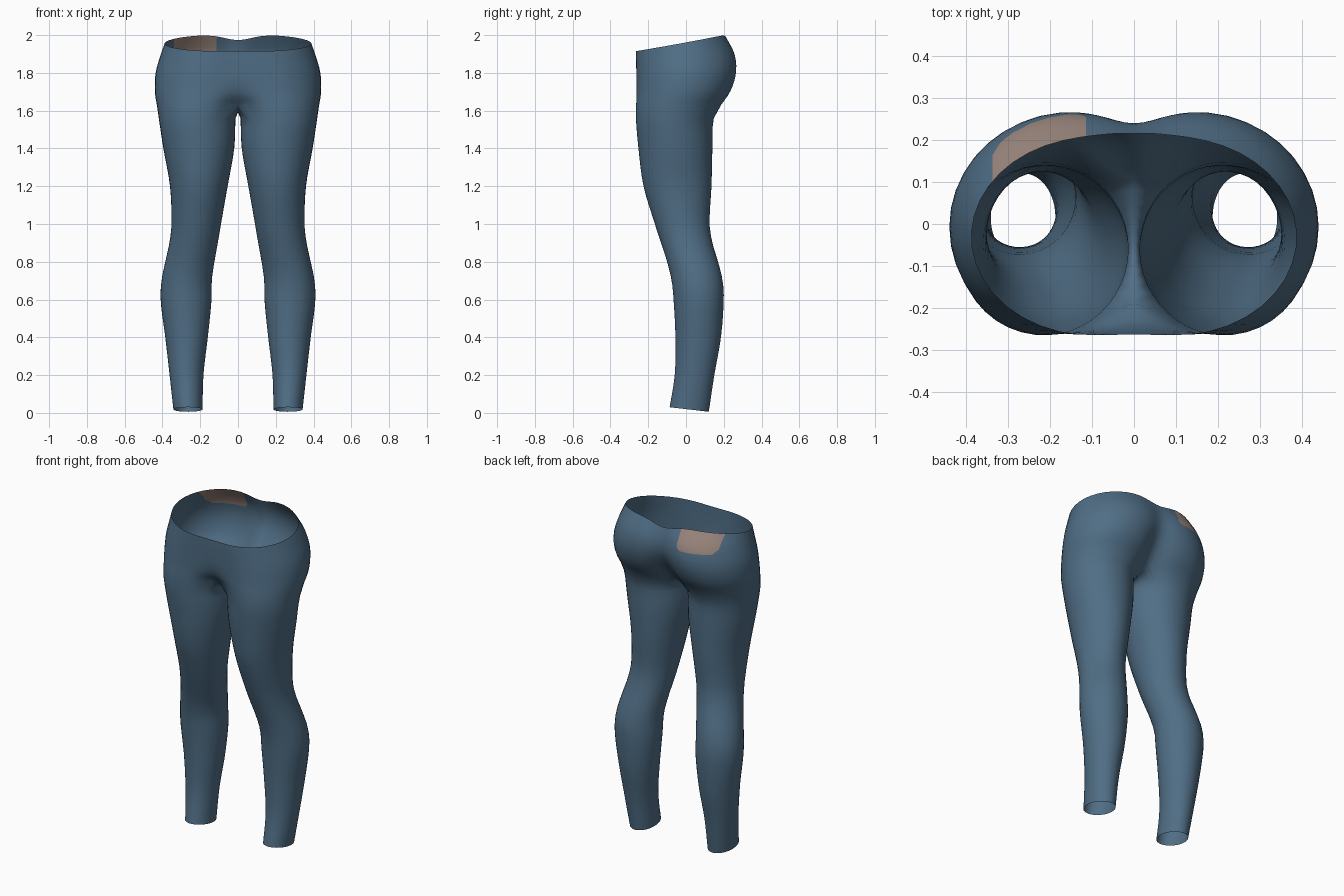
import bpy, bmesh, math
from mathutils import Vector

if "Cube" in bpy.data.objects:
    bpy.data.objects.remove(bpy.data.objects["Cube"])

# Body profile: z, inner x of leg, outer x, front y, back y
BODY = [
    (0.00, .188, .340, -.092, .120), (0.20, .183, .362, -.060, .150),
    (0.40, .160, .385, -.056, .185), (0.60, .140, .410, -.066, .200),
    (0.70, .139, .405, -.076, .194), (0.80, .125, .385, -.100, .170),
    (0.90, .107, .363, -.132, .140), (1.00, .090, .352, -.165, .125),
    (1.20, .055, .360, -.225, .135), (1.40, .020, .395, -.252, .140),
    (1.55, .014, .418, -.265, .145), (1.62, .014, .428, -.265, .180),
    (1.70, .014, .440, -.262, .235), (1.80, .014, .436, -.263, .266),
    (1.90, .014, .408, -.265, .258), (2.00, .014, .372, -.265, .206)]
# Centre seam of the seat: z, front y, back y
SEAM = [(1.63, -.19, .11), (1.68, -.235, .15), (1.74, -.255, .195),
        (1.82, -.262, .235), (1.90, -.264, .238), (2.00, -.264, .208)]
CROTCH, ARC, INNER = 1.63, 32, 10


def sample(table, z):
    """Smooth interpolation of a table by its first column."""
    n = len(table)
    z = min(max(z, table[0][0]), table[-1][0])
    i = max(k for k in range(n - 1) if table[k][0] <= z)

    def slope(k, c):
        a, b = table[max(k - 1, 0)], table[min(k + 1, n - 1)]
        return (b[c] - a[c]) / (b[0] - a[0])
    a, b = table[i], table[i + 1]
    h = b[0] - a[0]
    t = (z - a[0]) / h
    return [(2*t**3 - 3*t**2 + 1) * a[c] + (t**3 - 2*t**2 + t) * h * slope(i, c)
            + (3*t**2 - 2*t**3) * b[c] + (t**3 - t**2) * h * slope(i + 1, c)
            for c in range(1, len(a))]


def leg_angle(k):
    """Angle from the front: outer arc first, then the inner thigh."""
    s = k / ARC
    if s <= .2:
        d = -50 + 50 * s / .2
    elif s <= .8:
        d = 180 * (s - .2) / .6
    elif s <= 1:
        d = 180 + 50 * (s - .8) / .2
    else:
        d = 230 + 80 * (k - ARC) / INNER
    return math.radians(d)


def leg_point(z, k):
    a = leg_angle(k)
    z += .012 * (1 + math.cos(a)) * max(0, 1 - z / .2) + .006 * max(0, 1 - z / .2)
    xi, xo, yf, yb = sample(BODY, z)
    return Vector(((xi + xo) / 2 + (xo - xi) / 2 * math.sin(a),
                   (yf + yb) / 2 - (yb - yf) / 2 * math.cos(a), z))


def seat_point(f, k):
    s = k / ARC
    a = math.pi * min(max((s - .2) / .6, 0), 1)
    cx = .2 - .1 * f
    flat = min(s, 1 - s, .2) / .2
    # tilted waist with a dip at the back seam
    x = cx * flat + .27 * math.sin(a)
    rim = 1.958 - .043 * math.cos(a) - (.027 * math.exp(-(x / .1)**2) if s > .5 else 0)
    z = CROTCH + (rim - CROTCH) * f
    xi, xo, yf, yb = sample(BODY, z)
    sf, sb = sample(SEAM, z)
    x = cx * flat + (xo - cx) * math.sin(a)
    y = (yf + yb) / 2 - (yb - yf) / 2 * math.cos(a)
    dent = math.exp(-(x / (.09 - .02 * f))**2)
    y += dent * ((sf - yf) if s < .5 else (sb - yb))
    return Vector((x, y, z))


def strip(bm, low, high, closed):
    n = len(low)
    for i in range(n if closed else n - 1):
        j = (i + 1) % n
        bm.faces.new((low[i], low[j], high[j], high[i]))


bm = bmesh.new()
for side in (1, -1):
    def ring(points):
        return [bm.verts.new((p.x * side, p.y, p.z)) for p in points]
    # leg tube
    total = ARC + INNER
    rings = [ring([leg_point(1.56 * i / 30, k) for k in range(total)]) for i in range(31)]
    # crotch ring: outer arc joins the seat, inner arc lies on the centre seam
    pts = [seat_point(0, k) for k in range(ARC + 1)]
    for k in range(1, INNER):
        t = k / INNER
        p = pts[ARC].lerp(pts[0], t)
        p.z -= .04 * math.sin(math.pi * t)
        pts.append(p)
    rings.append(ring(pts))
    for a, b in zip(rings, rings[1:]):
        strip(bm, a, b, True)
    # seat and waist
    prev = rings[-1][:ARC + 1]
    for i in range(1, 15):
        cur = ring([seat_point(i / 14, k) for k in range(ARC + 1)])
        strip(bm, prev, cur, False)
        prev = cur
bmesh.ops.remove_doubles(bm, verts=bm.verts, dist=1e-4)
bmesh.ops.recalc_face_normals(bm, faces=bm.faces)
far = max(bm.faces, key=lambda f: f.calc_center_median().x)
if far.normal.x < 0:
    bmesh.ops.reverse_faces(bm, faces=bm.faces)

# back patch: cut its outline (with clipped lower corners), then colour inside
PLANES = [(Vector((-.338, 0, 1.9)), Vector((-1, 0, 0))),
          (Vector((-.115, 0, 1.9)), Vector((1, 0, 0))),
          (Vector((0, 0, 1.88)), Vector((0, 0, -1))),
          (Vector((-.338, 0, 1.905)), Vector((-1, 0, -1)).normalized()),
          (Vector((-.115, 0, 1.9)), Vector((1, 0, -1)).normalized())]
for co, no in PLANES:
    near = [f for f in bm.faces if f.calc_center_median().y > .03
            and f.calc_center_median().z > 1.84 and -.4 < f.calc_center_median().x < -.07]
    geom = set(near)
    for f in near:
        geom.update(f.edges)
        geom.update(f.verts)
    bmesh.ops.bisect_plane(bm, geom=list(geom), plane_co=co, plane_no=no, dist=1e-5)
for f in bm.faces:
    c = f.calc_center_median()
    f.smooth = True
    if c.y > .03 and all((c - co).dot(no) < 0 for co, no in PLANES):
        f.material_index = 1

mesh = bpy.data.meshes.new("leggings")
bm.to_mesh(mesh)
bm.free()
for name, col in (("denim blue", (.08, .155, .235, 1)), ("tan patch", (.33, .245, .21, 1))):
    m = bpy.data.materials.new(name)
    m.diffuse_color = col
    m.use_nodes = True
    m.node_tree.nodes["Principled BSDF"].inputs["Base Color"].default_value = m.diffuse_color
    mesh.materials.append(m)
obj = bpy.data.objects.new("leggings", mesh)
bpy.context.collection.objects.link(obj)
